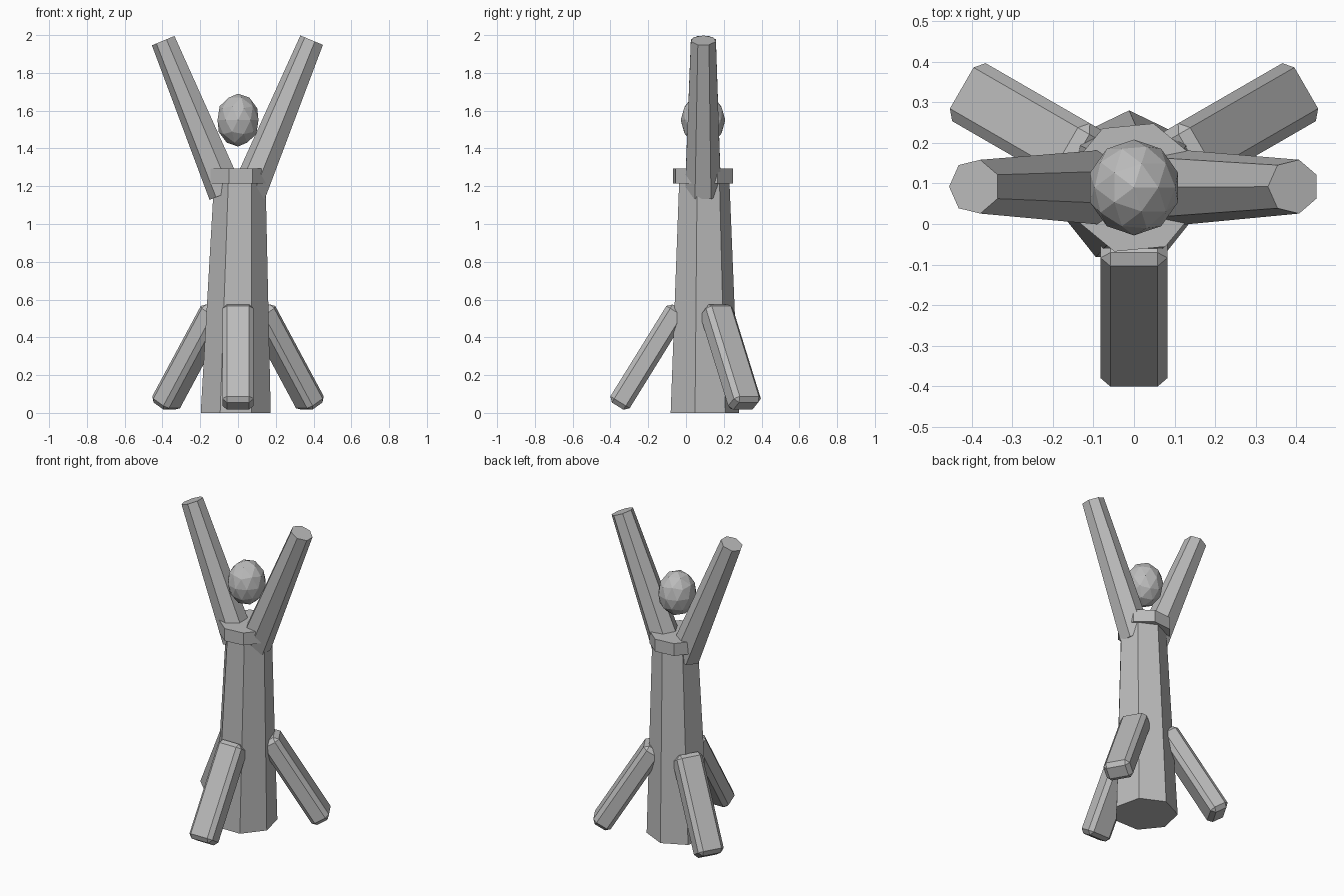
import bpy, bmesh
from math import radians, cos, sin
from mathutils import Vector, Matrix

cube = bpy.data.objects.get("Cube")
if cube:
    bpy.data.objects.remove(cube, do_unlink=True)

grey = bpy.data.materials.new("plain grey")
grey.use_nodes = True
colour = (0.5, 0.5, 0.5, 1)
grey.diffuse_color = colour
grey.node_tree.nodes["Principled BSDF"].inputs["Base Color"].default_value = colour

AXIS = Vector((0, 0.09, 0))  # centre line of the trunk


def finish(bm, name):
    mesh = bpy.data.meshes.new(name)
    bmesh.ops.recalc_face_normals(bm, faces=bm.faces)
    bm.to_mesh(mesh)
    bm.free()
    mesh.materials.append(grey)
    obj = bpy.data.objects.new(name, mesh)
    bpy.context.collection.objects.link(obj)
    return obj


def prism(name, sides, bottom, top, r1, r2, start, tilt=0):
    """Tapered prism; tilt about y turns its end rings."""
    bm = bmesh.new()
    turn = Matrix.Rotation(tilt, 3, 'Y')
    rings = []
    for centre, r in ((bottom, r1), (top, r2)):
        angles = [radians(start + 360 * i / sides) for i in range(sides)]
        rings.append([bm.verts.new(Vector(centre) + turn @ Vector((r * cos(a), r * sin(a), 0)))
                      for a in angles])
    for i in range(sides):
        j = (i + 1) % sides
        bm.faces.new((rings[0][i], rings[0][j], rings[1][j], rings[1][i]))
    for ring in rings:
        bm.faces.new(ring)
    return finish(bm, name)


# Trunk and collar
prism("trunk", 7, (-0.012, 0.09, 0), (0.01, 0.09, 1.25), 0.19, 0.139, 90)
prism("collar", 8, (0, 0.09, 1.215), (0, 0.09, 1.295), 0.165, 0.165, 73)

# Raised arms
for side, name in ((1, "left_arm"), (-1, "right_arm")):
    prism(name, 7, (side * 0.06, 0.09, 1.165), (side * 0.393, 0.092, 1.972),
          0.098, 0.068, 180, side * radians(22.5))

# Head
bm = bmesh.new()
bmesh.ops.create_icosphere(bm, subdivisions=2, radius=1)
bmesh.ops.scale(bm, vec=(0.114, 0.118, 0.14), verts=bm.verts)
bmesh.ops.translate(bm, vec=AXIS + Vector((0, 0, 1.55)), verts=bm.verts)
finish(bm, "head")

# Three leaning legs, spread evenly around the trunk
foot, hip = Vector((0, -0.452, 0.036)), Vector((0, -0.13, 0.555))
along = hip - foot
for name, turn in (("front_leg", 0), ("left_back_leg", 120), ("right_back_leg", 240)):
    bm = bmesh.new()
    bmesh.ops.create_cube(bm, size=1)
    bmesh.ops.scale(bm, vec=(0.165, 0.12, along.length), verts=bm.verts)
    bmesh.ops.bevel(bm, geom=bm.edges[:], offset=0.024, segments=1, affect='EDGES')
    lean = Matrix.Rotation(-radians(31.8), 4, 'X')
    place = (Matrix.Translation(AXIS) @ Matrix.Rotation(radians(turn), 4, 'Z')
             @ Matrix.Translation((foot + hip) / 2) @ lean)
    bmesh.ops.transform(bm, matrix=place, verts=bm.verts)
    finish(bm, name)
